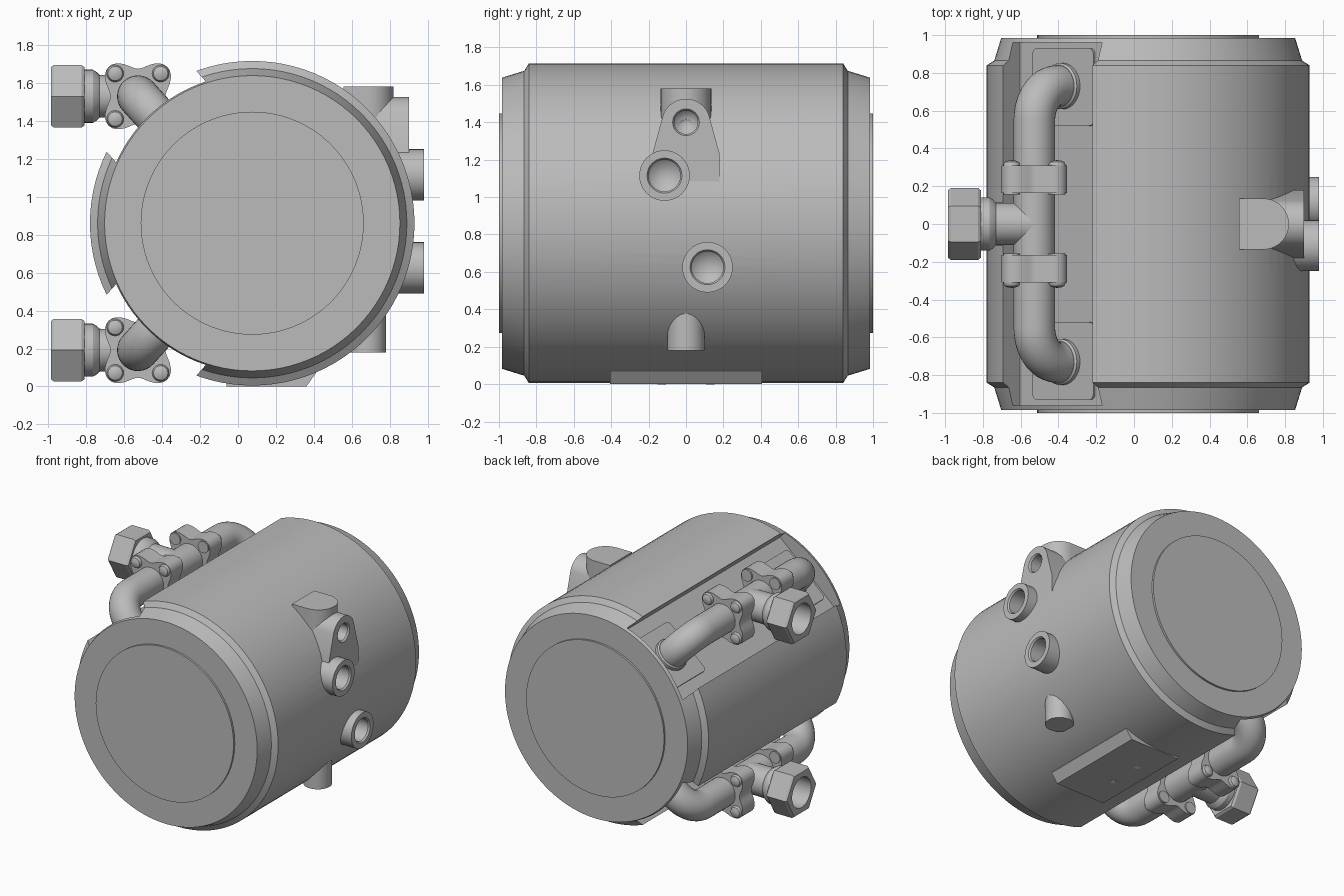
import bpy, bmesh, math
from math import cos, sin, pi, radians
from mathutils import Vector, Matrix

if "Cube" in bpy.data.objects:
    bpy.data.objects.remove(bpy.data.objects["Cube"])

GREY = bpy.data.materials.new("cast grey")
GREY.diffuse_color = (0.5, 0.5, 0.5, 1)
GREY.use_nodes = True
GREY.node_tree.nodes["Principled BSDF"].inputs["Base Color"].default_value = GREY.diffuse_color
WHITE = bpy.data.materials.new("hole white")
WHITE.diffuse_color = (0.9, 0.9, 0.9, 1)
WHITE.use_nodes = True
WHITE.node_tree.nodes["Principled BSDF"].inputs["Base Color"].default_value = WHITE.diffuse_color
X, Y, Z = Vector((1, 0, 0)), Vector((0, 1, 0)), Vector((0, 0, 1))
C = Vector((0.075, 0, 0.86))                      # body axis
A = radians(132)
N = Vector((cos(A), 0, sin(A)))                   # outward direction of upper recess
T = Vector((sin(A), 0, -cos(A)))                  # across the recess


def finish(name, bm, mat=GREY):
    bmesh.ops.recalc_face_normals(bm, faces=bm.faces)
    me = bpy.data.meshes.new(name)
    bm.to_mesh(me)
    bm.free()
    me.materials.append(mat)
    ob = bpy.data.objects.new(name, me)
    bpy.context.collection.objects.link(ob)
    return ob


def skin(bm, rings):
    """Bridge successive rings; a one-vertex ring is a pole."""
    for a, b in zip(rings, rings[1:]):
        n = max(len(a), len(b))
        for i in range(n):
            j = (i + 1) % n
            q = [a[i % len(a)], a[j % len(a)], b[j % len(b)], b[i % len(b)]]
            bm.faces.new(list(dict.fromkeys(q)))


def lathe(name, prof, o, axis, u, v, seg=40, mat=GREY):
    """Spin (along, radius) points round an axis."""
    bm = bmesh.new()
    rings = []
    for a, r in prof:
        k = seg if r > 0 else 1
        rings.append([bm.verts.new(o + axis * a + r * (cos(2*pi*i/seg) * u + sin(2*pi*i/seg) * v))
                      for i in range(k)])
    skin(bm, rings)
    return finish(name, bm, mat)


def prism(name, pts, lo, hi, o, u, v, w):
    """Extrude a (u, v) outline along w."""
    bm = bmesh.new()
    rings = [[bm.verts.new(o + u * p + v * q + w * h) for p, q in pts] for h in (lo, hi)]
    skin(bm, rings)
    for r in rings:
        bm.faces.new(r)
    return finish(name, bm)


def tube(name, path, radius, side, seg=32):
    """Round pipe along a planar path; side is the plane's normal."""
    bm = bmesh.new()
    rings = []
    for i, p in enumerate(path):
        d = (path[min(i + 1, len(path) - 1)] - path[max(i - 1, 0)]).normalized()
        m = side.cross(d)
        rings.append([bm.verts.new(p + radius * (cos(2*pi*k/seg) * m + sin(2*pi*k/seg) * side))
                      for k in range(seg)])
    skin(bm, rings)
    bm.faces.new(rings[0])
    bm.faces.new(rings[-1])
    return finish(name, bm)


def cut(ob, cutters):
    bpy.context.view_layer.objects.active = ob
    for c in cutters:
        m = ob.modifiers.new("cut", 'BOOLEAN')
        m.operation, m.solver, m.object = 'DIFFERENCE', 'EXACT', c
        bpy.ops.object.modifier_apply(modifier=m.name)


def rect(a, b):
    return [(-a, -b), (a, -b), (a, b), (-a, b)]


def arc(cx, cy, r, a0, a1, n):
    return [(cx + r * cos(radians(a0 + (a1 - a0) * i / n)),
             cy + r * sin(radians(a0 + (a1 - a0) * i / n))) for i in range(n + 1)]


# Tank body with raised end discs and stepped shoulders
half = [(-1, 0), (-1, .5875), (-.985, .5875), (-.985, .778), (-.865, .815), (-.84, .855)]
body = lathe("tank_body", half + [(-a, r) for a, r in reversed(half)], C, Y, X, Z, 96)

# Two flat-floored recesses for the pipes
flip = Vector((1, 1, -1))
boxes = [prism("recess_cutter", rect(.318, .96), .66, 1.1, C, t, Y, n)
         for n, t in ((N, T), (N * flip, T * flip))]
cut(body, boxes)

# Side ports: (y, z, hole radius, face x)
ports = [(-.115, 1.115, .085, .98), (.115, .625, .085, .98), (0, 1.40, .063, .90)]
drills = []
for y, z, r, x in ports:
    drills.append(lathe("port_cutter", [(x - .2, 0), (x - .13, r), (x - .012, r), (x + .005, r + .012),
                                        (x + .1, r + .012), (x + .1, 0)],
                        Vector((0, y, z)), X, Y, Z, 32))
solids = [body]
for i, (y, z, r, x) in enumerate(ports[:2]):
    solids.append(lathe(f"port_boss_{i + 1}", [(.7, 0), (.7, .135), (x, .135), (x, 0)],
                        Vector((0, y, z)), X, Y, Z))

# Pad with rounded top around the third port
solids.append(prism("port_pad", [(-.18, 1.07), (.18, 1.07), (.18, 1.23)]
                    + arc(0, 1.395, .13, 20, 160, 20) + [(-.18, 1.23)],
                    .55, .90, Vector(), Y, Z, X))
# Upright D-shaped boss on top
solids.append(prism("top_boss", [(.555, -.135)] + arc(.685, 0, .135, -90, 90, 20) + [(.555, .135)],
                    1.25, 1.58, Vector(), X, Y, Z))
for s in solids:
    cut(s, drills)

# Drain boss underneath
lathe("drain_boss", [(.18, 0), (.18, .1), (.55, .1), (.55, 0)], Vector((.68, 0, 0)), Z, X, Y)

# Mounting pad with two screw holes
prism("mounting_pad", [(-.06, 0), (.36, 0), (.41, .07), (.41, .12), (-.06, .12)],
      -.405, .405, Vector(), X, Z, Y)
for y in (-.13, .13):
    lathe("screw_hole", [(0, 0), (0, .022), (.004, .022), (.004, 0)],
          Vector((.08, y, -.001)), Z, X, Y, 20, WHITE)

# --- Upper pipe assembly, mirrored afterwards ---
upper = []
O = C + N * .90                                   # pipe axis
R = .18                                           # bend radius
bend = [(.55 + R * sin(a), .90 - R + R * cos(a)) for a in [i * pi / 24 for i in range(13)]]
path = [(.73, .64)] + bend[::-1]
path = path + [(-y, r) for y, r in reversed(path)]
upper.append(tube("bent_pipe", [C + Y * y + N * r for y, r in path], .11, T))

# Outlet branch and union nut
P = Vector((0, 0, O.z))
upper.append(lathe("outlet_branch", [(-.525, 0), (-.525, .11), (-.73, .113), (-.745, .128), (-.765, .14),
                                     (-.83, .14), (-.83, 0)], P, X, Y, Z))
nut = lathe("union_nut", [(-.985, 0), (-.985, .178), (-.97, .19), (-.825, .19), (-.81, .178), (-.81, 0)],
            P, X, Y, Z, 6)
bore = lathe("bore_cutter", [(-1.1, 0), (-1.1, .115), (-.84, .115), (-.84, 0)], P, X, Y, Z, 40)
cut(nut, [bore])
upper.append(nut)

lobes = []
for i in range(64):
    a = 2 * pi * i / 64
    r = .182 - .037 * cos(4 * a)
    lobes.append((r * cos(a), r * sin(a)))
corners = (arc(.187, .175, .03, 0, 90, 5) + arc(-.187, .175, .03, 90, 180, 5)
           + arc(-.187, -.175, .03, 180, 270, 5) + arc(.187, -.175, .03, 270, 360, 5))
for s in (-1, 1):
    # Bolted coupling
    upper.append(prism("coupling", lobes, .165 * s, .31 * s, O, X, Z, Y))
    for bx in (-.12, .12):
        for bz in (-.12, .12):
            upper.append(lathe("coupling_bolt", [(.155, 0), (.155, .045), (.315, .045), (.328, .038),
                                                 (.336, .02), (.338, 0)],
                               O + X * bx + Z * bz, Y * s, X, Z, 20))
    # Foot flange and weld collar
    upper.append(prism("foot_flange", corners, .64, .675, C + Y * (.725 * s), T, Y, N))
    upper.append(lathe("pipe_collar", [(.65, 0), (.65, .122), (.70, .122), (.71, .112), (.71, 0)],
                       C + Y * (.73 * s), N, T, Y))

# Lower assembly is the mirror image about the body axis
M = Matrix.Translation(C) @ Matrix.Diagonal((1, 1, -1, 1)) @ Matrix.Translation(-C)
for ob in upper:
    low = ob.copy()
    low.data = ob.data.copy()
    low.name = "lower_" + ob.name
    low.data.transform(M)
    low.data.flip_normals()
    bpy.context.collection.objects.link(low)

for c in boxes + drills + [bore]:
    bpy.data.objects.remove(c)

# Smooth curved faces, keep edges crisp
for ob in bpy.context.scene.objects:
    ob.select_set(True)
bpy.context.view_layer.objects.active = body
bpy.ops.object.shade_smooth_by_angle(angle=radians(30))
